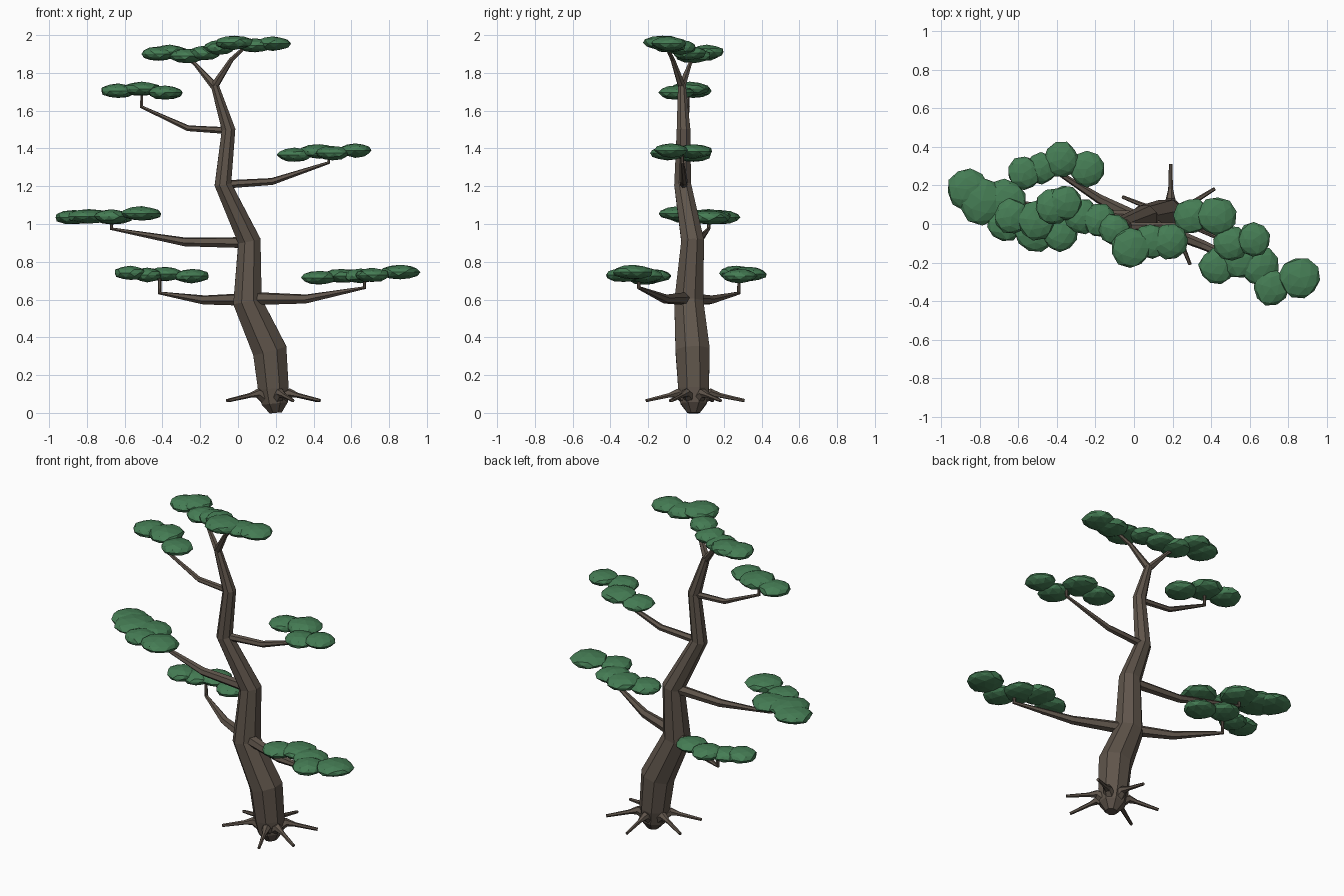
import bpy, bmesh, math, random
from mathutils import Vector, Matrix

random.seed(4)


def material(name, color):
    m = bpy.data.materials.new(name)
    m.diffuse_color = color
    return m


BARK = material("bark", (0.115, 0.09, 0.07, 1))
LEAF = material("needles", (0.06, 0.205, 0.09, 1))


def finish(bm, name, mat):
    bmesh.ops.recalc_face_normals(bm, faces=bm.faces)
    me = bpy.data.meshes.new(name)
    bm.to_mesh(me)
    bm.free()
    me.materials.append(mat)
    ob = bpy.data.objects.new(name, me)
    bpy.context.collection.objects.link(ob)
    return ob


def tube(name, points, sides):
    """Faceted tapering limb through (x, y, z, radius) points."""
    bm = bmesh.new()
    pos = [Vector(p[:3]) for p in points]
    side, rings = None, []
    for i, p in enumerate(pos):
        a = (p - pos[i - 1]).normalized() if i else Vector()
        b = (pos[i + 1] - p).normalized() if i < len(pos) - 1 else Vector()
        t = (a + b).normalized()
        if side is None:
            side = t.orthogonal()
        side = (side - t * side.dot(t)).normalized()
        up = t.cross(side)
        ring = []
        for k in range(sides):
            an = 2 * math.pi * (k + 0.5) / sides
            ring.append(bm.verts.new(
                p + points[i][3] * (side * math.cos(an) + up * math.sin(an))))
        rings.append(ring)
    for r, s in zip(rings, rings[1:]):
        for k in range(sides):
            j = (k + 1) % sides
            bm.faces.new((r[k], r[j], s[j], s[k]))
    bm.faces.new(rings[0])
    bm.faces.new(rings[-1])
    return finish(bm, name, BARK)


def pad(name, clumps):
    """Foliage cloud of flattened low-poly balls (x, y, z, radius)."""
    bm = bmesh.new()
    for x, y, z, r in clumps:
        mat = (Matrix.Translation((x, y, z))
               @ Matrix.Diagonal((r * 1.04, r * 1.04, 0.038, 1))
               @ Matrix.Rotation(random.uniform(0, 6.28), 4, 'Z'))
        vs = bmesh.ops.create_icosphere(bm, subdivisions=2, radius=1, matrix=mat)["verts"]
        c = Vector((x, y, z))
        for v in vs:
            v.co = c + (v.co - c) * random.uniform(0.93, 1.05)
    return finish(bm, name, LEAF)


# Trunk, curving upward from a narrow foot
tube("trunk", [(0.20, 0.04, 0.0, 0.035), (0.195, 0.04, 0.05, 0.075),
               (0.187, 0.04, 0.13, 0.088), (0.168, 0.035, 0.33, 0.098),
               (0.05, 0.015, 0.59, 0.083), (0.06, 0.035, 0.91, 0.065),
               (-0.08, -0.018, 1.21, 0.048), (-0.05, -0.013, 1.5, 0.039),
               (-0.125, -0.022, 1.74, 0.022)], 8)

# Roots spreading from the foot
for n, deg in enumerate((90, 32, -25, -68, 207, 158)):
    c, s = math.cos(math.radians(deg)), math.sin(math.radians(deg))
    tube(f"root_{n + 1}", [(0.19 + c * r, 0.04 + s * r, z, w) for r, z, w in
                           ((0.02, 0.06, 0.04), (0.095, 0.105, 0.025),
                            (0.14, 0.093, 0.013), (0.27, 0.065, 0.009))], 6)

# Branches, each ending in a short upturned twig
branches = {
    "low_right": [(0.06, 0.01, 0.605, 0.038), (0.13, -0.02, 0.605, 0.034),
                  (0.36, -0.11, 0.603, 0.025), (0.67, -0.25, 0.663, 0.011),
                  (0.67, -0.25, 0.72, 0.009)],
    "low_left": [(0.05, 0.02, 0.60, 0.036), (-0.02, 0.05, 0.60, 0.032),
                 (-0.18, 0.13, 0.598, 0.025), (-0.415, 0.28, 0.635, 0.011),
                 (-0.415, 0.28, 0.72, 0.009)],
    "middle_left": [(0.05, 0.035, 0.90, 0.032), (-0.01, 0.04, 0.902, 0.029),
                    (-0.28, 0.06, 0.905, 0.024), (-0.67, 0.12, 0.975, 0.010),
                    (-0.67, 0.12, 1.03, 0.009)],
    "high_right": [(-0.07, -0.015, 1.212, 0.026), (-0.03, -0.012, 1.212, 0.022),
                   (0.18, -0.01, 1.225, 0.019), (0.48, -0.02, 1.325, 0.010),
                   (0.48, -0.02, 1.37, 0.008)],
    "high_left": [(-0.06, -0.01, 1.497, 0.022), (-0.10, -0.01, 1.497, 0.018),
                  (-0.265, -0.005, 1.507, 0.016), (-0.51, 0.01, 1.62, 0.010),
                  (-0.51, 0.01, 1.69, 0.008)],
    "top_right": [(-0.125, -0.022, 1.73, 0.022), (-0.035, -0.07, 1.87, 0.013),
                  (0.03, -0.1, 1.93, 0.010)],
    "top_left": [(-0.125, -0.022, 1.73, 0.022), (-0.225, 0.02, 1.845, 0.011),
                 (-0.29, 0.05, 1.90, 0.009)],
}
for key, pts in branches.items():
    tube("branch_" + key, pts, 6)

# Foliage pads
pads = {
    "low_right": [(0.43, -0.22, 0.715, 0.09), (0.55, -0.18, 0.725, 0.10),
                  (0.65, -0.22, 0.725, 0.10), (0.71, -0.33, 0.73, 0.09),
                  (0.86, -0.28, 0.745, 0.105)],
    "low_left": [(-0.57, 0.265, 0.74, 0.085), (-0.48, 0.29, 0.73, 0.08),
                 (-0.38, 0.335, 0.735, 0.09), (-0.245, 0.285, 0.725, 0.09)],
    "middle_left": [(-0.865, 0.18, 1.035, 0.105), (-0.79, 0.12, 1.04, 0.12),
                    (-0.67, 0.12, 1.035, 0.11), (-0.67, 0.0, 1.04, 0.09),
                    (-0.51, -0.04, 1.055, 0.105)],
    "high_right": [(0.30, 0.04, 1.365, 0.09), (0.43, 0.04, 1.385, 0.10),
                   (0.50, -0.10, 1.375, 0.09), (0.62, -0.08, 1.39, 0.085)],
    "high_left": [(-0.635, 0.04, 1.705, 0.09), (-0.51, 0.02, 1.715, 0.10),
                  (-0.385, -0.05, 1.695, 0.09)],
    "top_right": [(-0.10, -0.03, 1.935, 0.08), (-0.02, -0.125, 1.96, 0.10),
                  (0.09, -0.09, 1.945, 0.09), (0.185, -0.09, 1.955, 0.09)],
    "top_left": [(-0.42, 0.09, 1.90, 0.09), (-0.36, 0.11, 1.91, 0.09),
                 (-0.27, 0.04, 1.89, 0.09), (-0.18, 0.02, 1.905, 0.085)],
}
for key, clumps in pads.items():
    pad("foliage_" + key, clumps)
